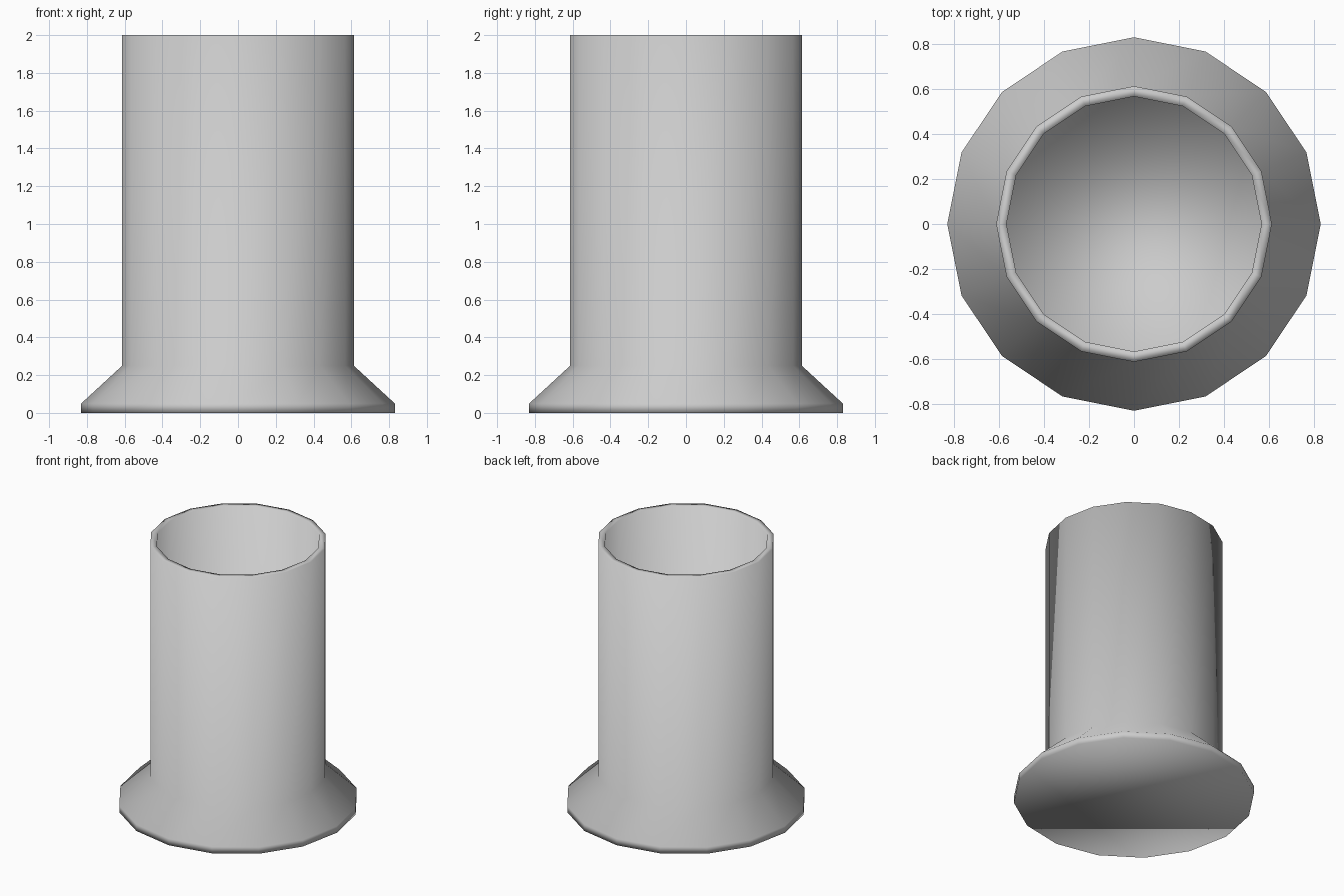
import bpy, bmesh
from math import cos, sin, pi

if "Cube" in bpy.data.objects:
    bpy.data.objects.remove(bpy.data.objects["Cube"])

SIDES = 16
# (radius, height) from the underside, up the outside, over the lip and down inside
PROFILE = [(0.83, 0.0), (0.83, 0.05), (0.613, 0.25), (0.613, 2.0),
           (0.567, 2.0), (0.567, 0.1)]

bm = bmesh.new()
rings = [[bm.verts.new((r * cos(2 * pi * i / SIDES), r * sin(2 * pi * i / SIDES), z))
          for i in range(SIDES)] for r, z in PROFILE]

# flared foot, tube wall, lip and inner wall
for a, b in zip(rings, rings[1:]):
    for i in range(SIDES):
        j = (i + 1) % SIDES
        bm.faces.new((a[i], a[j], b[j], b[i]))

# closed underside and inner floor
bm.faces.new(rings[0][::-1])
bm.faces.new(rings[-1])

# the whole surface is smooth shaded, with no sharp edges
for f in bm.faces:
    f.smooth = True

mesh = bpy.data.meshes.new("flared_tube")
bm.to_mesh(mesh)
bm.free()
bpy.context.collection.objects.link(bpy.data.objects.new("flared_tube", mesh))
